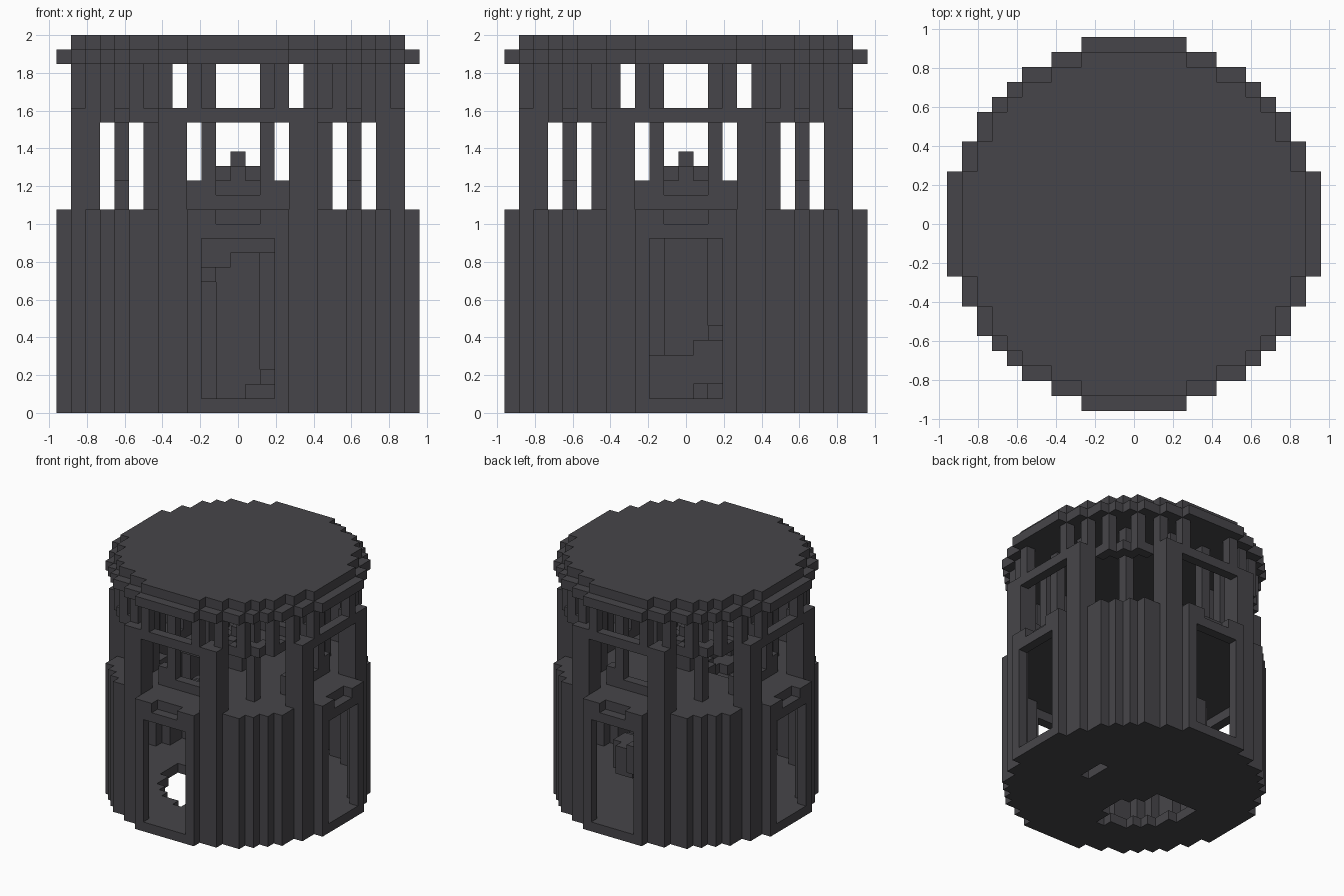
import bpy, bmesh, math

cube = bpy.data.objects.get("Cube")
if cube:
    bpy.data.objects.remove(cube)

U = 2 / 26          # block size
R = 12              # outer radius in blocks

stone = bpy.data.materials.new("dark_stone")
stone.use_nodes = True
COLOR = (0.062, 0.06, 0.067, 1)
stone.diffuse_color = COLOR
stone.node_tree.nodes["Principled BSDF"].inputs["Base Color"].default_value = COLOR


def disc(r):
    """Blocks of a stepped disc reaching r blocks from the centre block."""
    lim = (r + 0.5) ** 2
    return {(x, y) for x in range(-r, r + 1) for y in range(-r, r + 1)
            if x * x + y * y < lim}


def ring(outer, inner):
    return disc(outer) - disc(inner)


def around(*cells):
    """Repeat blocks in all eight mirrored positions."""
    return {p for x, y in cells for sx in (-1, 1) for sy in (-1, 1)
            for p in ((sx * x, sy * y), (sy * y, sx * x))}


def add_part(name, *layers):
    """Each layer is (blocks, bottom, top), extruded straight up."""
    bm = bmesh.new()
    for cells, z0, z1 in layers:
        faces = []

        def quad(points):
            faces.append(bm.faces.new([bm.verts.new([c * U for c in p]) for p in points]))

        for x, y in cells:
            a, b, c, d = x - .5, x + .5, y - .5, y + .5
            quad([(a, c, z1), (b, c, z1), (b, d, z1), (a, d, z1)])
            quad([(a, d, z0), (b, d, z0), (b, c, z0), (a, c, z0)])
            loop = [(a, c), (b, c), (b, d), (a, d)]
            for i, (dx, dy) in enumerate([(0, -1), (1, 0), (0, 1), (-1, 0)]):
                if (x + dx, y + dy) not in cells:
                    (px, py), (qx, qy) = loop[i], loop[(i + 1) % 4]
                    quad([(px, py, z0), (qx, qy, z0), (qx, qy, z1), (px, py, z1)])
        bmesh.ops.remove_doubles(bm, verts=list({v for f in faces for v in f.verts}),
                                 dist=0.001)
    bmesh.ops.dissolve_limit(bm, angle_limit=0.01, verts=bm.verts, edges=bm.edges)
    mesh = bpy.data.meshes.new(name)
    bm.to_mesh(mesh)
    bm.free()
    mesh.materials.append(stone)
    obj = bpy.data.objects.new(name, mesh)
    bpy.context.scene.collection.objects.link(obj)
    return obj


def turn(p):
    """Angle counter-clockwise from the front, as a fraction of a turn."""
    return (math.atan2(p[0], -p[1]) / math.tau) % 1


# Stair footprint and its opening in both floors
core = {p for p in disc(2) if p[0] ** 2 + p[1] ** 2 <= 5}
stairwell = disc(6) - core
opening = {p for p in ring(7, 2) if 0.73 < turn(p) < 0.97}
side_hole = {(5, y) for y in (-1, 0, 1)}

# Floors
add_part("ground_floor", (disc(R) - opening - side_hole, 0, 1))
add_part("upper_floor", (disc(11) - opening, 13, 14))

# Thin lower wall with four doorways, notched over each door
wall = ring(R, 11)
doors = {p for p in wall if min(map(abs, p)) <= 2 and max(map(abs, p)) == R}
notches = {p for p in doors if min(map(abs, p)) <= 1}
add_part("lower_wall", (wall - doors, 1, 12))
add_part("door_lintels", (wall, 12, 13), (wall - notches, 13, 14))

# Spiral stair around a central column, ending in a landing tread
STEPS = 12
steps = []
for k in range(STEPS):
    tread = {p for p in stairwell if math.ceil(turn(p) * STEPS) == k + 1}
    steps.append((tread, max(1, k - 1), k + 2))
landing = {p for p in stairwell if turn(p) * STEPS <= 1}
steps.append((landing, STEPS - 1, STEPS + 1))
add_part("spiral_stair", *steps)
add_part("central_column", (core, 1, 13))

# Stepped finial on the upper floor
plus = {(0, 0)} | around((1, 0))
add_part("finial", (plus | around((1, 1)), 14, 16), (plus, 16, 17), ({(0, 0)}, 17, 18))

# Outer piers, and an inner arcade with low parapets
piers = around((4, 11), (5, 11), (4, 10), (5, 10))
add_part("piers", (piers, 14, 20))
add_part("arcade_columns", (around((2, 8), (6, 6)), 14, 24))
add_part("arcade_parapets", (around((3, 8)), 14, 16), (around((0, 8), (1, 8)), 14, 15))

# Ring beam and clerestory posts
add_part("ring_beam", (ring(11, 10) | piers, 20, 21))
add_part("clerestory_posts", (around((3, 11), (5, 10), (7, 9)), 21, 24))

# Roof slabs
add_part("roof_eave", (disc(R), 24, 25))
add_part("roof_top", (disc(11), 25, 26))
